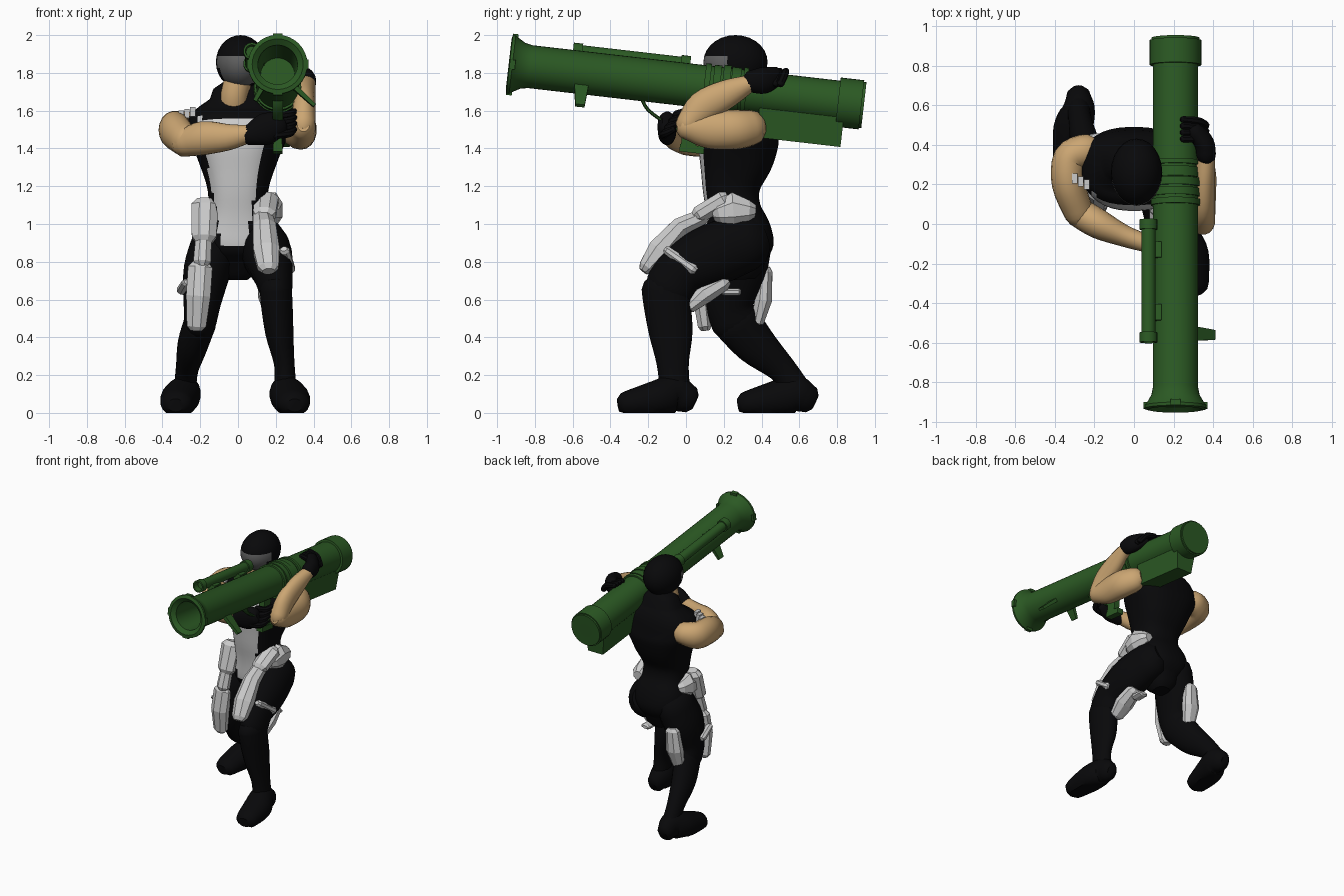
import bpy, bmesh, math
from mathutils import Vector, Matrix

if "Cube" in bpy.data.objects:
    bpy.data.objects.remove(bpy.data.objects["Cube"])


def material(name, r, g, b):
    m = bpy.data.materials.new(name)
    m.diffuse_color = (r, g, b, 1)
    m.use_nodes = True
    m.node_tree.nodes["Principled BSDF"].inputs["Base Color"].default_value = m.diffuse_color
    return m


BLACK = material("black_cloth", 0.0025, 0.0025, 0.003)
SKIN = material("skin", 0.60, 0.38, 0.17)
GREEN = material("green_metal", 0.024, 0.1, 0.017)
GREY = material("light_grey", 0.6, 0.6, 0.6)
VISOR = material("dark_grey", 0.12, 0.12, 0.12)
ROUND = ((0.5, 0.87), (0.85, 0.5))
CHAMFER = ((0.6, 0.6),)
TILT = Matrix.Translation((0.21, 0, 1.738)) @ Matrix.Rotation(math.radians(-6.57), 4, 'X')


def finish(name, bm, mat, smooth=40, world=None):
    bmesh.ops.recalc_face_normals(bm, faces=bm.faces)
    if world:
        bm.transform(world)
    me = bpy.data.meshes.new(name)
    bm.to_mesh(me)
    bm.free()
    ob = bpy.data.objects.new(name, me)
    bpy.context.collection.objects.link(ob)
    if mat:
        me.materials.append(mat)
    if smooth:
        bpy.ops.object.select_all(action='DESELECT')
        ob.select_set(True)
        bpy.context.view_layer.objects.active = ob
        bpy.ops.object.shade_smooth_by_angle(angle=math.radians(smooth))
    return ob


def skin_rings(bm, rings):
    n = len(rings[0])
    vs = [[bm.verts.new(p) for p in r] for r in rings]
    for a, b in zip(vs, vs[1:]):
        for i in range(n):
            bm.faces.new((a[i], a[(i + 1) % n], b[(i + 1) % n], b[i]))
    bm.faces.new(vs[0])
    bm.faces.new(vs[-1])


def spline(pts, steps):
    out = []
    for i in range(len(pts) - 1):
        p0, p1, p2, p3 = (pts[min(max(i + k, 0), len(pts) - 1)] for k in (-1, 0, 1, 2))
        for s in range(steps):
            t = s / steps
            out.append([0.5 * (2 * b + (c - a) * t + (2 * a - 5 * b + 4 * c - d) * t * t
                               + (3 * b - a - 3 * c + d) * t ** 3)
                        for a, b, c, d in zip(p0, p1, p2, p3)])
    return out + [list(pts[-1])]


def limb(name, pts, mat, seg=18, steps=4, ref=(1, 0, 0), cap=ROUND, smooth=40,
         world=None, floor=None, square=1):
    """Loft of (squared) ellipses along (x, y, z, width radius[, depth radius]) points."""
    pts = spline([p if len(p) == 5 else (*p, p[3]) for p in pts], steps)
    P = [Vector(p[:3]) for p in pts]
    power = lambda w: math.copysign(abs(w) ** square, w)
    rings = []
    for i, p in enumerate(pts):
        t = (P[min(i + 1, len(P) - 1)] - P[max(i - 1, 0)]).normalized()
        u = Vector(ref)
        u = (u - t * u.dot(t)).normalized()
        v = t.cross(u)

        def ring(off, k):
            return [P[i] + t * off + u * power(math.cos(a)) * p[3] * k + v * power(math.sin(a)) * p[4] * k
                    for a in ((j + 0.5) * math.tau / seg for j in range(seg))]
        r = min(p[3], p[4])
        if i == 0:
            rings += [ring(-o * r, k) for o, k in reversed(cap)]
        rings.append(ring(0, 1))
        if i == len(pts) - 1:
            rings += [ring(o * r, k) for o, k in cap]
    if floor is not None:
        for r in rings:
            for q in r:
                q.z = max(q.z, floor)
    bm = bmesh.new()
    skin_rings(bm, rings)
    return finish(name, bm, mat, smooth, world)


def plate(name, *pts, ref=(1, 0, 0)):
    return limb(name, pts, None, seg=8, steps=1, cap=CHAMFER, smooth=0, ref=ref)


def lathe(name, prof, x=0, z=0, seg=32):
    """Turned launcher part; profile is (distance along tube, radius)."""
    bm = bmesh.new()
    skin_rings(bm, [[Vector((x + max(r, 1e-4) * math.cos(a), y, z + max(r, 1e-4) * math.sin(a)))
                     for a in (i * math.tau / seg for i in range(seg))] for y, r in prof])
    return finish(name, bm, GREEN, 35, TILT)


def box(name, c, s, mat, world=None, taper=1):
    bm = bmesh.new()
    bmesh.ops.create_cube(bm, size=1)
    for v in bm.verts:
        k = taper if v.co.z < 0 else 1
        v.co = Vector((c[0] + v.co.x * s[0] * k, c[1] + v.co.y * s[1], c[2] + v.co.z * s[2]))
    return finish(name, bm, mat, 0, world)


def paint(ob, mat, test):
    ob.data.materials.append(mat)
    for f in ob.data.polygons:
        if test(f.center, f.normal):
            f.material_index = len(ob.data.materials) - 1


# Torso with pale chest panel
torso = limb("torso", [(0, .30, .80, .11, .12), (0, .295, .87, .18, .17), (0, .28, .96, .2, .17),
                       (0, .25, 1.08, .16, .145), (0, .24, 1.2, .165, .155), (0, .265, 1.35, .215, .2),
                       (0, .285, 1.48, .265, .21), (0, .31, 1.58, .25, .165), (0, .31, 1.66, .15, .11)],
             BLACK, seg=40, square=.8)
paint(torso, GREY, lambda c, n: n.y < -.15 and .88 < c.z < 1.56
      and abs(c.x + .02) < .08 + max(0, c.z - 1.0) * .2)

# Neck and masked head
limb("neck", [(-.02, .29, 1.58, .09), (-.02, .24, 1.67, .075), (0, .24, 1.76, .075)], SKIN)
bm = bmesh.new()
bmesh.ops.create_uvsphere(bm, u_segments=24, v_segments=14, radius=1)
for v in bm.verts:
    v.co = Vector((.013 + v.co.x * .13, .262 + v.co.y * .17, 1.857 + v.co.z * .143))
head = finish("head", bm, BLACK)
paint(head, VISOR, lambda c, n: n.y < -.3 and 1.72 < c.z < 1.9)

# Legs: +x leg forward, -x leg back
limb("front_thigh", [(.12, .32, .9, .125, .15), (.155, .15, .84, .13, .165),
                     (.18, -.02, .76, .11, .14), (.2, -.09, .66, .09, .13)], BLACK)
limb("front_shin", [(.2, -.105, .66, .085, .13), (.205, -.1, .58, .085, .125),
                    (.22, -.08, .42, .075, .115), (.245, -.07, .26, .055, .085),
                    (.25, -.06, .14, .06, .08)], BLACK)
limb("back_thigh", [(-.12, .3, .9, .125, .155), (-.165, .26, .75, .125, .165),
                    (-.19, .23, .58, .1, .13), (-.2, .26, .48, .085, .125)], BLACK)
limb("back_shin", [(-.2, .27, .48, .085, .125), (-.24, .37, .36, .08, .11),
                   (-.27, .51, .23, .06, .075), (-.28, .58, .13, .06, .075)], BLACK)
for name, x, y, s in (("front_boot", .25, 0, 1), ("back_boot", -.28, .635, -1)):
    limb(name, [(x, y, .08, .065, .08), (x, y - .06, .1, .085, .1), (x + s * .03, y - .16, .075, .1, .095),
                (x + s * .045, y - .3, .05, .085, .07)], BLACK, floor=0)

# Arms and gloves
UP = (0, 0, 1)
limb("left_upper_arm", [(-.25, .37, 1.51, .085), (-.325, .33, 1.5, .1, .085),
                        (-.33, .2, 1.49, .1, .085), (-.28, .06, 1.44, .085, .075)], SKIN, ref=UP)
limb("left_forearm", [(-.28, .06, 1.43, .075), (-.18, 0, 1.455, .09, .075),
                      (-.05, -.06, 1.46, .07, .055), (.07, -.1, 1.48, .045)], SKIN, ref=UP)
limb("right_upper_arm", [(.29, .345, 1.51, .08, .095), (.325, .26, 1.5, .09, .105),
                         (.34, .12, 1.5, .075, .1), (.345, .01, 1.515, .065, .07)], SKIN)
limb("right_forearm", [(.345, .01, 1.53, .065), (.35, .09, 1.62, .06, .085),
                       (.355, .22, 1.69, .055, .075), (.365, .34, 1.745, .045)], SKIN)
limb("left_glove", [(.06, -.1, 1.47, .055, .045), (.14, -.1, 1.5, .085, .05),
                    (.21, -.1, 1.53, .07, .05)], BLACK, ref=UP)
limb("right_glove", [(.365, .35, 1.755, .05, .06), (.355, .41, 1.76, .05, .07),
                     (.31, .47, 1.78, .045, .055)], BLACK)
for i in range(4):
    limb("left_finger", [(.2, -.12 + i * .025, 1.47 + i * .033, .022),
                         (.27, -.11 + i * .02, 1.48 + i * .033, .022),
                         (.295, -.07 + i * .02, 1.5 + i * .032, .018)], BLACK, seg=8, ref=UP)
    limb("right_finger", [(.36, .41 + i * .03, 1.745, .022), (.32, .43 + i * .03, 1.79, .022),
                          (.25, .43 + i * .033, 1.81, .018)], BLACK, seg=8, ref=(0, 1, 0))

# Pale armour plates
plate("hip_pad_front_left", (-.175, .17, 1.1, .078, .055), (-.18, .12, .93, .07, .055))
plate("hip_pad_front_right", (.15, .2, 1.13, .07, .05), (.14, .07, 1.05, .065, .05))
plate("hip_pad_side_right", (.165, .18, 1.06, .06, .065), (.175, .25, 1.075, .065, .1),
      (.165, .33, 1.07, .06, .06))
plate("hip_pad_side_left", (-.16, .17, 1.02, .065, .065), (-.165, .23, 1.03, .07, .1),
      (-.15, .29, 1.03, .06, .06))
plate("thigh_plate_right", (.13, .09, 1.04, .055, .045), (.14, -.03, .985, .065, .055),
      (.15, -.14, .86, .075, .07), (.16, -.21, .77, .06, .045))
plate("thigh_plate_left_top", (-.18, .13, .96, .045, .04), (-.19, .09, .8, .05, .045))
plate("thigh_plate_left", (-.2, .1, .77, .07, .05), (-.21, .08, .62, .07, .05),
      (-.22, .1, .46, .055, .04))
plate("back_plate_right", (.17, .2, .69, .06, .045), (.175, .1, .63, .075, .055),
      (.18, .02, .56, .055, .035))
plate("back_plate_left", (-.18, .42, .75, .055, .04), (-.19, .41, .6, .07, .05),
      (-.2, .38, .48, .05, .035))
plate("thigh_strap_right", (.245, -.1, .86, .03, .025), (.275, .04, .76, .03, .03))
plate("thigh_strap_left", (-.27, .1, .69, .03, .02), (-.295, .22, .65, .03, .028))
plate("strap_pouch", (.15, .2, .64, .04, .02), (.15, .28, .64, .04, .02))
for i in range(3):
    box("shoulder_buckle", (-.3 + i * .03, .23 - i * .015, 1.575 + i * .01), (.028, .05, .05), None)

# Launcher tube with flared muzzle and end cap
lathe("launcher_tube", [(-.45, 0), (-.45, .09), (-.92, .105), (-.945, .135), (-.94, .157), (-.925, .158),
                        (-.91, .145), (-.87, .122), (-.83, .114), (.81, .114), (.81, .131),
                        (.935, .131), (.935, .122), (.948, .122), (.948, 0)])
for y, r, w in ((.11, .125, .015), (.16, .122, .02), (.21, .128, .02), (.26, .122, .025), (.31, .127, .012)):
    lathe("tube_band", [(y - w, 0), (y - w, r), (y + w, r), (y + w, 0)])
for i in range(4):
    box("muzzle_lug", (0, -.925, .153), (.05, .03, .02), GREEN,
        TILT @ Matrix.Rotation(i * math.pi / 2, 4, 'Y'))

# Sight tube and its brackets
lathe("sight_tube", [(-.57, 0), (-.57, .03), (-.615, .034), (-.615, .045), (-.565, .045), (-.565, .036),
                     (-.04, .036), (-.04, .045), (.01, .045), (.01, .03), (-.01, .03), (-.01, 0)],
      -.137, .108, 20)
for y in (-.46, -.14):
    box("sight_bracket", (-.1, y, .075), (.06, .08, .05), GREEN, TILT)

# Rear housing, grip, guard and folded legs
box("rear_housing", (0, .625, -.147), (.17, .45, .175), GREEN, TILT, taper=.75)
box("grip_post", (0, .05, -.2), (.045, .08, .26), GREEN, TILT)
box("grip_foot", (0, .07, -.335), (.05, .13, .04), GREEN, TILT)
limb("trigger_guard", [(0, -.23, -.09, .03, .01), (0, -.19, -.15, .03, .01), (0, -.11, -.2, .03, .01),
                       (0, .03, -.26, .025, .01)], GREEN, seg=8, world=TILT)
for s, tip in ((1, (.195, -.175)), (-1, (.12, -.15))):
    limb("folded_leg", [(s * .07, -.55, -.06, .055, .02), (s * tip[0], -.545, tip[1], .035, .014)],
         GREEN, seg=4, steps=1, cap=(), smooth=0, ref=(0, 1, 0), world=TILT)
